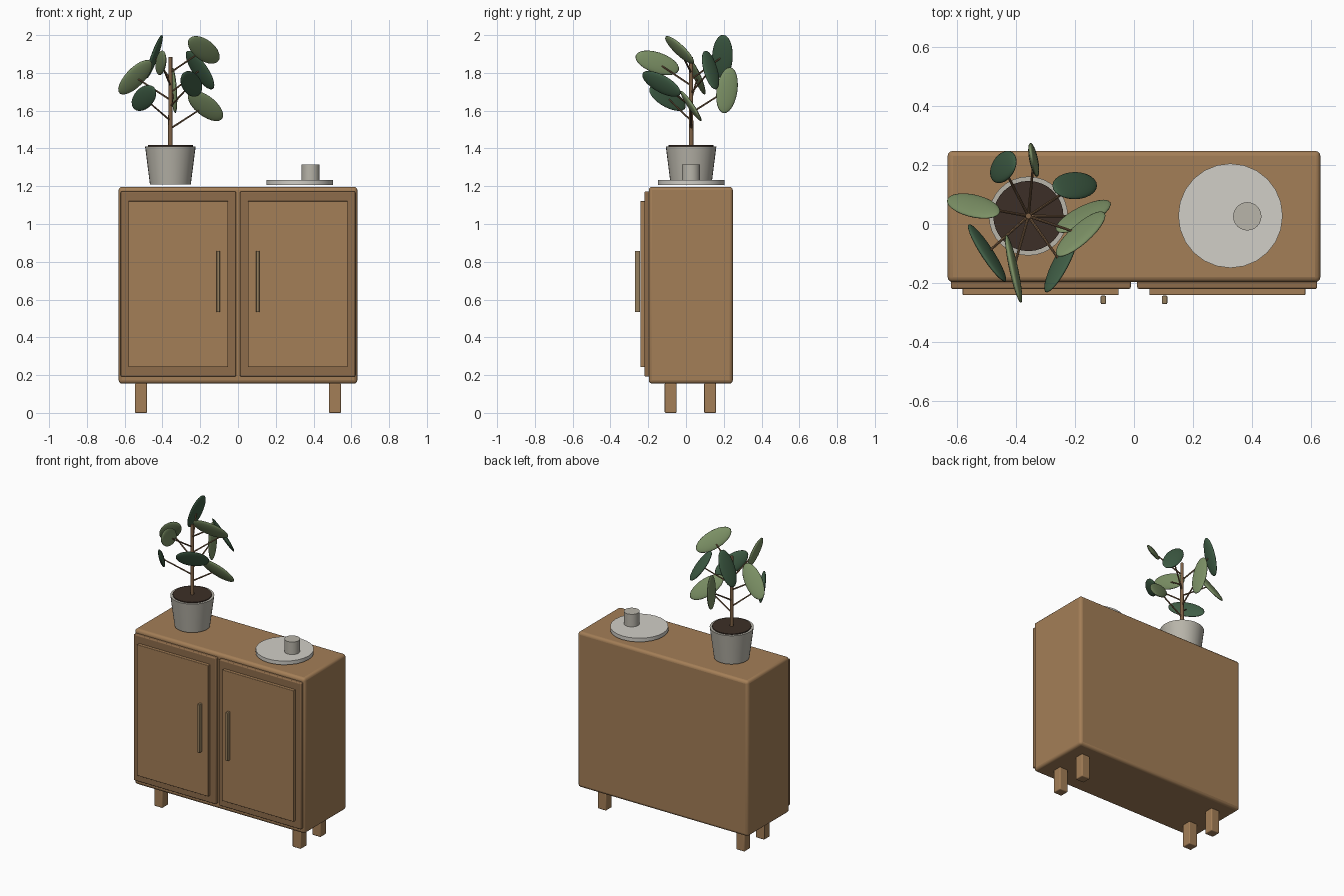
import bpy
from math import radians
from mathutils import Vector, Matrix

if "Cube" in bpy.data.objects:
    bpy.data.objects.remove(bpy.data.objects["Cube"])


def material(name, rgb):
    m = bpy.data.materials.new(name)
    m.diffuse_color = (*rgb, 1)
    m.use_nodes = True
    m.node_tree.nodes["Principled BSDF"].inputs["Base Color"].default_value = m.diffuse_color
    return m


WOOD = material("wood", (0.37, 0.21, 0.095))
FRAME = material("frame_wood", (0.27, 0.15, 0.07))
METAL = material("handle_metal", (0.30, 0.21, 0.11))
CERAMIC = material("ceramic", (0.48, 0.46, 0.40))
PLATE = material("plate_glaze", (0.64, 0.62, 0.57))
SOIL = material("soil", (0.045, 0.028, 0.02))
STEM = material("stem_bark", (0.21, 0.12, 0.06))
LEAF = [material("leaf_light", (0.20, 0.28, 0.13)), material("leaf_dark", (0.05, 0.11, 0.06))]


def finish(ob, name, mat, smooth=True):
    ob.name = name
    ob.data.materials.append(mat)
    if smooth:
        bpy.ops.object.shade_smooth_by_angle(angle=radians(35))
    return ob


def box(name, lo, hi, mat, bevel):
    lo, hi = Vector(lo), Vector(hi)
    bpy.ops.mesh.primitive_cube_add(size=1)
    ob = bpy.context.object
    ob.data.transform(Matrix.Translation((lo + hi) / 2) @ Matrix.Diagonal((*(hi - lo), 1)))
    mod = ob.modifiers.new("bevel", 'BEVEL')
    mod.width, mod.segments = bevel, 3
    return finish(ob, name, mat)


def tube(name, a, b, r1, r2, mat, sides=24):
    a, b = Vector(a), Vector(b)
    bpy.ops.mesh.primitive_cone_add(vertices=sides, radius1=r1, radius2=r2, depth=(b - a).length,
                                    location=(a + b) / 2,
                                    rotation=(b - a).to_track_quat('Z', 'Y').to_euler())
    return finish(bpy.context.object, name, mat)


# Cabinet body
box("cabinet_body", (-0.632, -0.197, 0.155), (0.632, 0.248, 1.197), WOOD, 0.018)

# Doors, panels, handles and legs, mirrored left and right
for side, s in (("left", -1), ("right", 1)):
    def pair(name, x0, x1, y0, y1, z0, z1, mat, bevel):
        xs = sorted((s * x0, s * x1))
        box(f"{side}_{name}", (xs[0], y0, z0), (xs[1], y1, z1), mat, bevel)

    pair("door_frame", 0.011, 0.621, -0.22, -0.19, 0.192, 1.172, FRAME, 0.006)
    pair("door_panel", 0.052, 0.581, -0.241, -0.21, 0.242, 1.121, WOOD, 0.003)
    pair("door_handle", 0.095, 0.113, -0.271, -0.243, 0.533, 0.858, METAL, 0.004)
    pair("front_leg", 0.482, 0.545, -0.113, -0.05, 0, 0.157, WOOD, 0.006)
    pair("back_leg", 0.482, 0.545, 0.096, 0.159, 0, 0.157, WOOD, 0.006)

# Plate and cup
tube("plate", (0.327, 0.028, 1.207), (0.327, 0.028, 1.232), 0.177, 0.177, PLATE)
tube("cup", (0.384, 0.026, 1.230), (0.384, 0.026, 1.316), 0.048, 0.048, CERAMIC)

# Pot, soil and main stem
px, py = -0.358, 0.027
tube("pot", (px, py, 1.208), (px, py, 1.411), 0.108, 0.134, CERAMIC, 32)
tube("soil", (px, py, 1.385), (px, py, 1.417), 0.119, 0.119, SOIL, 32)
tube("main_stem", (px, py, 1.40), (px, py, 1.883), 0.012, 0.010, STEM, 12)

# Leaves from lowest to highest: centre, length direction, blade normal
leaves = [
    ((-0.172, 0.026, 1.625), (0.69, 0.43, -0.58), (0.13, -0.85, -0.48)),
    ((-0.498, -0.098, 1.667), (0.48, -0.785, 0.39), (0.75, 0.60, 0.28)),
    ((-0.340, 0.217, 1.708), (-0.07, 0.15, 0.98), (0.97, 0.17, 0.05)),
    ((-0.247, -0.130, 1.742), (-0.386, -0.826, 0.41), (-0.74, 0.54, 0.40)),
    ((-0.544, 0.061, 1.777), (-0.655, 0.26, -0.71), (0.20, -0.845, -0.495)),
    ((-0.201, 0.130, 1.815), (0.54, 0.17, -0.826), (0.55, 0.69, 0.50)),
    ((-0.408, -0.152, 1.853), (0.195, -0.93, 0.31), (0.96, 0.24, 0.10)),
    ((-0.443, 0.193, 1.886), (0.34, 0.05, 0.94), (-0.92, 0.23, 0.32)),
    ((-0.181, -0.034, 1.922), (0.605, 0.615, -0.504), (0.36, -0.77, -0.50)),
]
for i, (c, d, n) in enumerate(leaves):
    d = Vector(d).normalized()
    w = Vector(n).cross(d).normalized()
    rot = Matrix((d, w, d.cross(w))).transposed().to_4x4()
    bpy.ops.mesh.primitive_uv_sphere_add(segments=24, ring_count=14, radius=1)
    ob = finish(bpy.context.object, f"leaf_{i + 1}", LEAF[i % 2], False)
    bpy.ops.object.shade_smooth()
    ob.data.transform(rot @ Matrix.Diagonal((0.123, 0.056, 0.014, 1)))
    ob.location = c
    # Twig joining the leaf to the stem
    tube(f"twig_{i + 1}", (px, py, c[2] - 0.12), c, 0.005, 0.004, STEM, 8)
